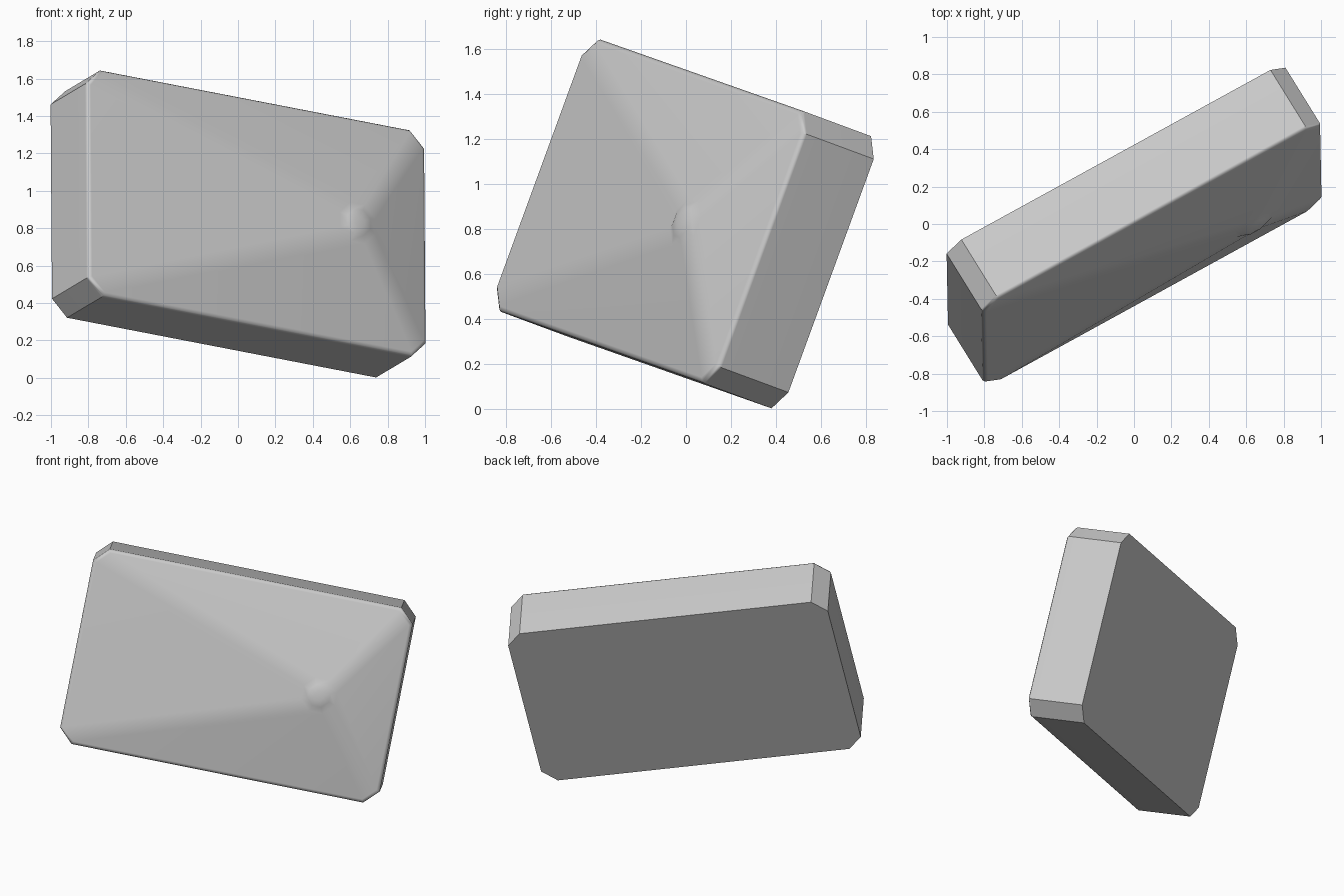
import bpy, bmesh
from mathutils import Matrix, Vector

cube = bpy.data.objects.get("Cube")
if cube:
    bpy.data.objects.remove(cube, do_unlink=True)

HALF_W, HALF_H, HALF_D, CHAMFER = 1.048, 0.645, 0.1835, 0.092
PEAK_X = 0.55

grey = bpy.data.materials.new("plain grey")
grey.use_nodes = True
colour = (0.6, 0.6, 0.6, 1)
grey.diffuse_color = colour
grey.node_tree.nodes["Principled BSDF"].inputs["Base Color"].default_value = colour

bm = bmesh.new()


def ring(cx, w, h, c, depth):
    """Rectangle with cut corners, at a given depth along the block's local z."""
    pts = [(w, c - h), (w, h - c), (w - c, h), (c - w, h),
           (-w, h - c), (-w, c - h), (c - w, -h), (w - c, -h)]
    return [bm.verts.new((cx + x, y, depth)) for x, y in pts]


# Block sides, soft rim, sloped front and rounded off-centre peak
rings = [ring(0, HALF_W, HALF_H, CHAMFER, -HALF_D)]
for inset, rise in ((0, 0), (0.007, 0.013), (0.022, 0.022)):
    rings.append(ring(0, HALF_W - inset, HALF_H - inset,
                      CHAMFER - inset * 0.6, HALF_D + rise))
for size, rise in ((0.11, 0.142), (0.07, 0.16), (0.03, 0.168)):
    rings.append(ring(PEAK_X, size, size, size * 0.6, HALF_D + rise))

for low, high in zip(rings, rings[1:]):
    for i in range(8):
        j = (i + 1) % 8
        bm.faces.new((low[i], low[j], high[j], high[i]))
bm.faces.new(rings[-1])
bm.faces.new(list(reversed(rings[0])))
bmesh.ops.recalc_face_normals(bm, faces=bm.faces)

mesh = bpy.data.meshes.new("peaked_block")
bm.to_mesh(mesh)
bm.free()
mesh.materials.append(grey)
block = bpy.data.objects.new("peaked_block", mesh)
bpy.context.collection.objects.link(block)

# Tilt the block so that it balances on one corner
across = Vector((0.864, 0.474, -0.167)).normalized()
up = Vector((0, 0.348, 0.94))
up = (up - across * up.dot(across)).normalized()
out = across.cross(up)
tilt = Matrix((across, up, out)).transposed().to_4x4()
block.matrix_world = Matrix.Translation((0, 0, 0.8225)) @ tilt

# Crisp sides, soft ridges on the front
bpy.ops.object.select_all(action='DESELECT')
block.select_set(True)
bpy.context.view_layer.objects.active = block
bpy.ops.object.shade_smooth_by_angle(angle=0.54)
weighted = block.modifiers.new("soft ridges", 'WEIGHTED_NORMAL')
weighted.keep_sharp = True
